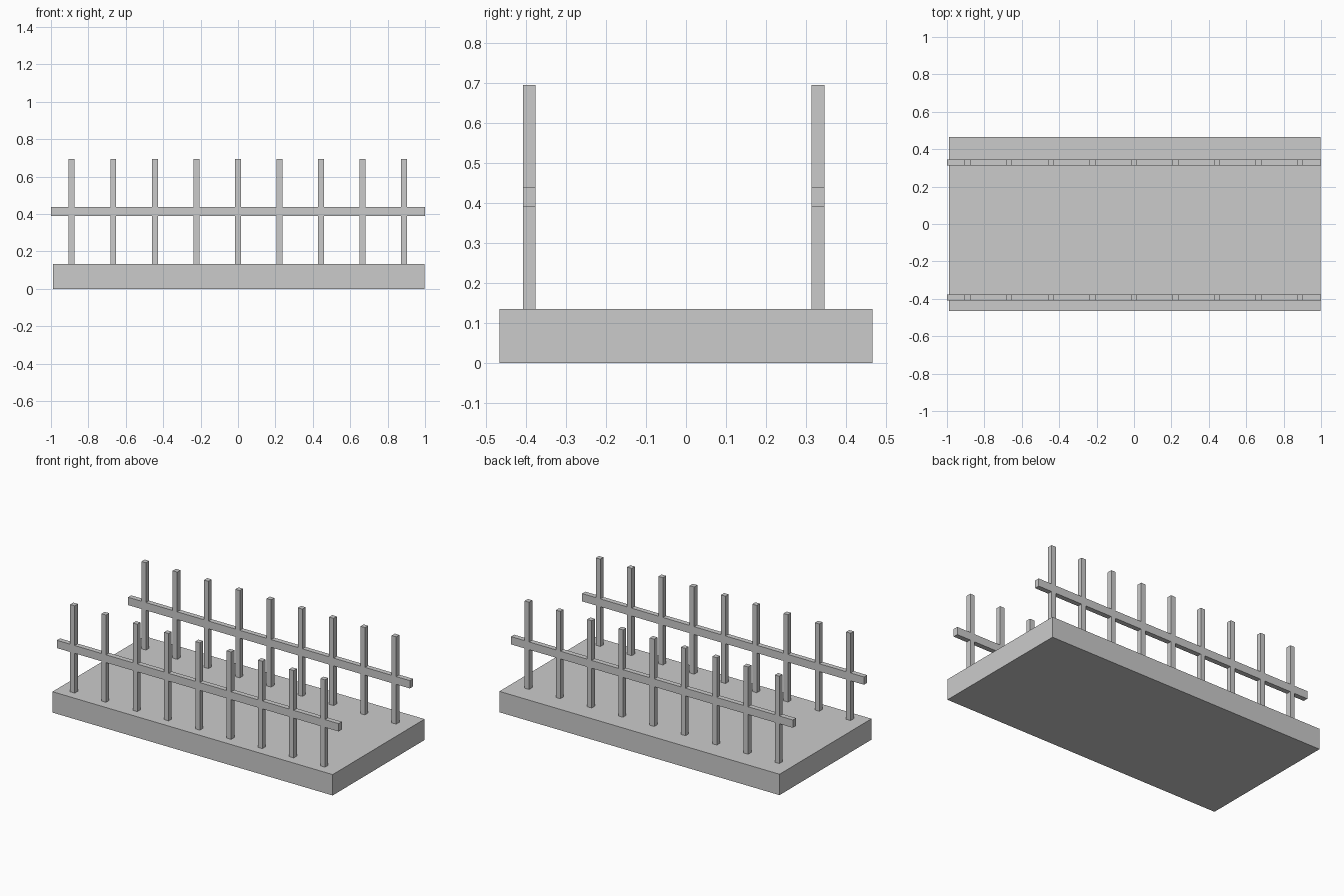
import bpy

if "Cube" in bpy.data.objects:
    bpy.data.objects.remove(bpy.data.objects["Cube"])


def box(name, x, y, z):
    """Box from (min, max) ranges on each axis."""
    bpy.ops.mesh.primitive_cube_add(size=1, location=[sum(r) / 2 for r in (x, y, z)])
    ob = bpy.context.object
    ob.name = name
    ob.scale = [r[1] - r[0] for r in (x, y, z)]
    bpy.ops.object.transform_apply(location=False, rotation=False, scale=True)
    return ob


BASE_TOP = 0.134
HALF = 0.016      # half thickness of posts and rails
SPACING = 0.222

# Slab
box("base_slab", (-0.99, 0.998), (-0.466, 0.466), (0, BASE_TOP))

# Two fences: one rail and nine square posts each
for side, yc in (("front", -0.392), ("back", 0.33)):
    y = (yc - HALF, yc + HALF)
    box(f"{side}_rail", (-1.0, 1.0), y, (0.389, 0.439))
    for i in range(9):
        xc = (i - 4) * SPACING - 0.001
        box(f"{side}_post_{i + 1}", (xc - HALF, xc + HALF), y, (BASE_TOP, 0.694))
